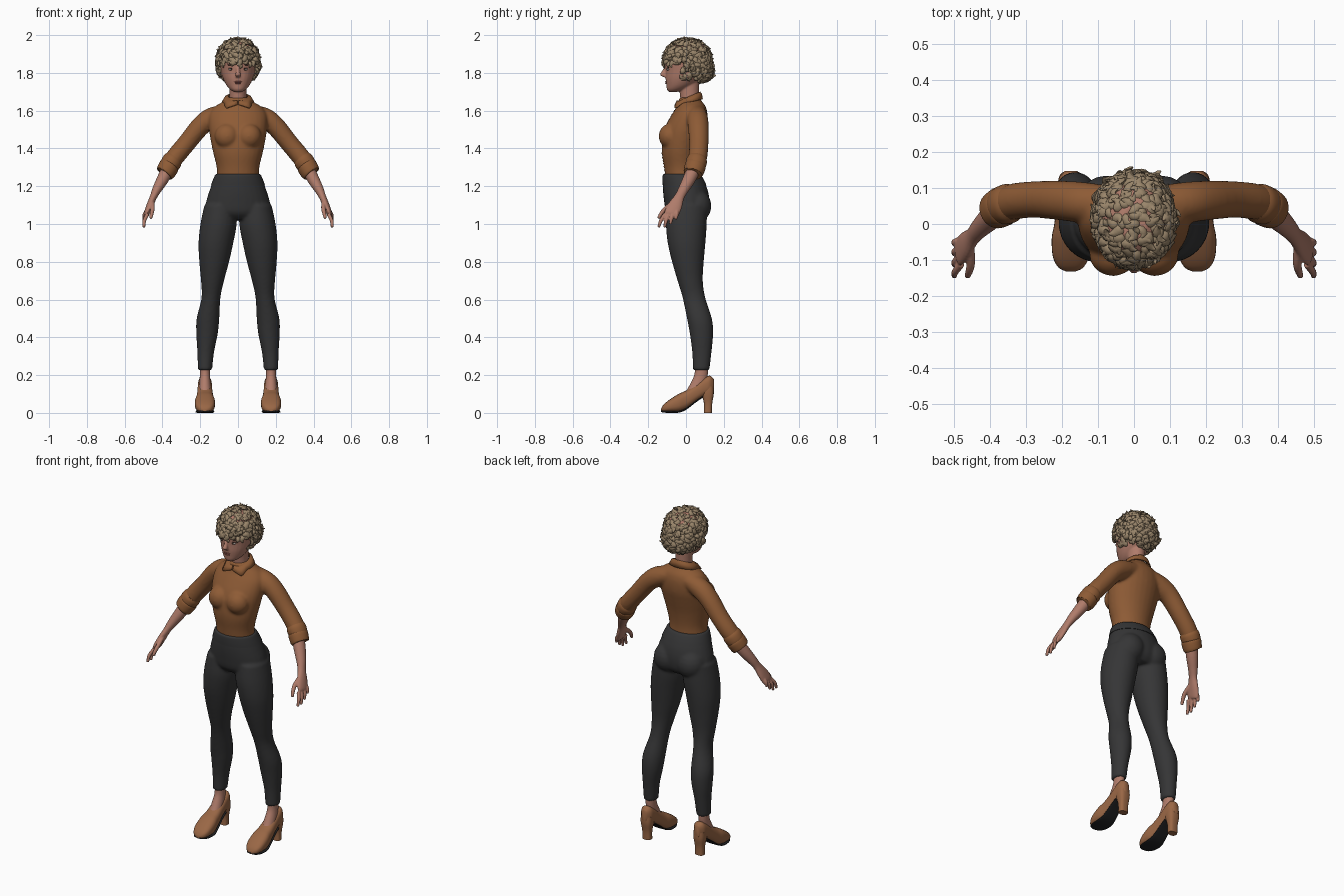
import bpy, bmesh, math, random
from mathutils import Vector, Matrix

if "Cube" in bpy.data.objects:
    bpy.data.objects.remove(bpy.data.objects["Cube"])

random.seed(4)
X, Y, Z = Vector((1, 0, 0)), Vector((0, 1, 0)), Vector((0, 0, 1))


def material(name, rgb):
    m = bpy.data.materials.new(name)
    m.diffuse_color = (*rgb, 1)
    m.use_nodes = True
    m.node_tree.nodes["Principled BSDF"].inputs["Base Color"].default_value = m.diffuse_color
    return m


SKIN = material("skin", (0.43, 0.20, 0.145))
SHIRT = material("shirt brown", (0.27, 0.105, 0.036))
PANTS = material("charcoal cloth", (0.036, 0.036, 0.037))
LEATHER = material("tan leather", (0.32, 0.135, 0.06))
HAIR = material("dark blond hair", (0.32, 0.235, 0.145))
LIPS = material("lip rose", (0.30, 0.10, 0.085))
WHITE = material("eye white", (0.55, 0.48, 0.44))
DARK = material("dark brown", (0.05, 0.03, 0.022))
SOLE = material("sole black", (0.015, 0.015, 0.016))


def resample(rows, sub):
    """Catmull-Rom through the rows."""
    out = []
    for i in range(len(rows) - 1):
        a, b, c, d = (rows[max(0, min(len(rows) - 1, i + k))] for k in (-1, 0, 1, 2))
        for s in range(sub):
            t = s / sub
            out.append([0.5 * (2 * q + (r - p) * t + (2 * p - 5 * q + 4 * r - w) * t * t
                               + (3 * q - p - 3 * r + w) * t ** 3)
                        for p, q, r, w in zip(a, b, c, d)])
    return out + [list(rows[-1])]


def loft(bm, rows, frame=(X, Y), hint=None, n=28, sub=4, mirror=False, power=1.0):
    """Skin elliptical rings (x, y, z, ra, rb); rings follow the path if hint is set."""
    pts = resample(rows, sub)
    for sx in ((1, -1) if mirror else (1,)):
        rings = []
        for i, p in enumerate(pts):
            u, v = frame
            if hint:
                t = (Vector(pts[min(i + 1, len(pts) - 1)][:3]) - Vector(pts[max(i - 1, 0)][:3])).normalized()
                u = (hint - t * hint.dot(t)).normalized()
                v = t.cross(u)
            ring = []
            for k in range(n):
                a = 2 * math.pi * k / n
                ca, sa = (math.copysign(abs(f) ** power, f) for f in (math.cos(a), math.sin(a)))
                q = Vector(p[:3]) + u * (max(p[3], .001) * ca) + v * (max(p[4], .001) * sa)
                ring.append(bm.verts.new((q.x * sx, q.y, q.z)))
            rings.append(ring)
        for r, s in zip(rings, rings[1:]):
            for k in range(n):
                bm.faces.new((r[k], r[(k + 1) % n], s[(k + 1) % n], s[k]))
        bm.faces.new(rings[0])
        bm.faces.new(rings[-1])


def stack(rows):
    """Rows (z, half width, front y, back y) to horizontal rings."""
    return [(0, (f + b) / 2, z, w, (b - f) / 2) for z, w, f, b in rows]


def ball(bm, c, r, mirror=False, seg=20):
    for sx in ((1, -1) if mirror else (1,)):
        m = Matrix.Translation((c[0] * sx, c[1], c[2])) @ Matrix.Diagonal((*r, 1))
        bmesh.ops.create_uvsphere(bm, u_segments=seg, v_segments=seg // 2, radius=1, matrix=m)


def finish(bm, name, mat, voxel=0, smooth=4):
    bmesh.ops.recalc_face_normals(bm, faces=bm.faces)
    me = bpy.data.meshes.new(name)
    bm.to_mesh(me)
    bm.free()
    me.materials.append(mat)
    ob = bpy.data.objects.new(name, me)
    bpy.context.collection.objects.link(ob)
    bpy.ops.object.select_all(action='DESELECT')
    ob.select_set(True)
    bpy.context.view_layer.objects.active = ob
    if voxel:
        r = ob.modifiers.new("fuse", 'REMESH')
        r.mode, r.voxel_size, r.use_smooth_shade = 'VOXEL', voxel, True
        s = ob.modifiers.new("soften", 'SMOOTH')
        s.factor, s.iterations = 0.5, smooth
    else:
        bpy.ops.object.shade_smooth_by_angle(angle=math.radians(50))
    return ob


# Shirt: torso, bust and sleeves fused into one surface
bm = bmesh.new()
loft(bm, stack([(1.235, .112, -.108, .066), (1.30, .113, -.116, .066), (1.38, .132, -.128, .078),
                (1.46, .148, -.124, .098), (1.52, .155, -.108, .112), (1.58, .152, -.075, .114),
                (1.62, .125, -.05, .105), (1.645, .085, -.042, .088), (1.67, .056, -.035, .07)]))
ball(bm, (.058, -.085, 1.465), (.066, .06, .066), mirror=True)
loft(bm, [(.06, .055, 1.59, .05, .045), (.14, .06, 1.56, .056, .056), (.20, .065, 1.516, .055, .052),
          (.27, .068, 1.43, .051, .049), (.33, .063, 1.358, .05, .049), (.365, .05, 1.31, .048, .046),
          (.385, .038, 1.272, .046, .044)], hint=Y, mirror=True)
shirt = finish(bm, "shirt", SHIRT, voxel=.008, smooth=6)

# Rolled cuffs
bm = bmesh.new()
for rows in ([(.337, .060, 1.348, .049, .047), (.347, .057, 1.335, .055, .053), (.362, .052, 1.313, .054, .052),
              (.366, .050, 1.306, .049, .047)],
             [(.359, .052, 1.314, .050, .048), (.365, .049, 1.305, .056, .054), (.384, .038, 1.272, .052, .051),
              (.388, .036, 1.266, .046, .044)]):
    loft(bm, rows, hint=Y, mirror=True)
finish(bm, "rolled_cuffs", SHIRT)

# Front placket laid on the shirt
bm = bmesh.new()
bmesh.ops.create_grid(bm, x_segments=4, y_segments=40, size=1,
                      matrix=Matrix.Translation((0, -.3, 1.445)) @ Matrix.Rotation(math.pi / 2, 4, 'X')
                      @ Matrix.Diagonal((.013, .185, 1, 1)))
placket = finish(bm, "placket", SHIRT)
w = placket.modifiers.new("wrap", 'SHRINKWRAP')
w.target, w.wrap_method, w.use_project_y = shirt, 'PROJECT', True
w.use_negative_direction, w.use_positive_direction, w.offset = False, True, .002

# Folded collar with two front points
bm = bmesh.new()
rows = []
for k in range(41):
    s = -1 + 2 * k / 40
    a = s * math.pi * .985
    back = (1 + math.cos(a)) / 2
    tip = max(0, 1 - abs(abs(s) - .84) / .16)
    top = Vector((.052 * math.sin(a), .02 + .056 * math.cos(a), 1.652 + .045 * back))
    low = Vector((.082 * math.sin(a), .02 + (.066 + .01 * (1 - back)) * math.cos(a) - .012 * tip,
                  1.632 + .028 * back - .022 * tip))
    low.x += math.copysign(.022 * tip, s)
    mid = (top + low) / 2 + Z * .01
    rows.append([bm.verts.new(p) for p in (top - Z * .02, top, mid, low)])
for r, s in zip(rows, rows[1:]):
    for k in range(3):
        bm.faces.new((r[k], s[k], s[k + 1], r[k + 1]))
collar = finish(bm, "collar", SHIRT)
m = collar.modifiers.new("thickness", 'SOLIDIFY')
m.thickness, m.offset = .007, 0

# Trousers: hips, seat and legs fused
bm = bmesh.new()
loft(bm, stack([(1.264, .118, -.120, .076), (1.23, .131, -.122, .094), (1.18, .150, -.122, .115),
                (1.12, .168, -.116, .125), (1.06, .172, -.104, .118), (1.025, .13, -.07, .09)]))
ball(bm, (.076, .058, 1.095), (.082, .077, .085), mirror=True)
loft(bm, [(.095, .006, 1.10, .083, .105), (.103, .002, 1.0, .096, .108), (.117, .003, .9, .092, .100),
          (.126, .010, .8, .079, .084), (.135, .022, .7, .061, .067), (.143, .042, .61, .050, .060),
          (.159, .071, .5, .060, .066), (.164, .082, .42, .057, .062), (.171, .084, .32, .044, .051),
          (.175, .080, .225, .038, .044)], mirror=True)
finish(bm, "trousers", PANTS, voxel=.008, smooth=5)

# Waistband
bm = bmesh.new()
loft(bm, stack([(1.205, .143, -.123, .108), (1.23, .134, -.124, .097), (1.258, .122, -.123, .081),
                (1.264, .115, -.117, .072)]), n=48)
finish(bm, "waistband", PANTS)

# Head, nose, ears and neck
bm = bmesh.new()
loft(bm, stack([(1.699, .020, -.09, -.05), (1.712, .042, -.101, 0), (1.735, .062, -.104, .04),
                (1.77, .079, -.108, .08), (1.81, .090, -.108, .11), (1.86, .096, -.111, .12),
                (1.91, .093, -.10, .118), (1.95, .075, -.075, .095), (1.975, .035, -.04, .05)]))
loft(bm, [(0, .022, 1.63, .048, .048), (0, .018, 1.68, .044, .05), (0, .015, 1.78, .046, .055)])
loft(bm, [(0, -.103, 1.835, .009, .008), (0, -.116, 1.81, .010, .011), (0, -.124, 1.79, .015, .014),
          (0, -.110, 1.778, .012, .010)])
ball(bm, (.091, .012, 1.80), (.010, .018, .030), mirror=True)
finish(bm, "head", SKIN, voxel=.005, smooth=3)

# Face details
for name, mat, c, r in (("eyes", WHITE, (.036, -.093, 1.819), (.0145, .009, .0065)),
                        ("irises", DARK, (.036, -.0985, 1.819), (.006, .005, .006)),
                        ("eyelids", DARK, (.036, -.094, 1.8255), (.016, .009, .002)),
                        ("eyebrows", DARK, (.038, -.095, 1.842), (.018, .008, .003))):
    bm = bmesh.new()
    ball(bm, c, r, mirror=True, seg=16)
    finish(bm, name, mat)
bm = bmesh.new()
ball(bm, (0, -.101, 1.753), (.021, .010, .0045))
ball(bm, (0, -.101, 1.745), (.017, .010, .005))
finish(bm, "lips", LIPS)

# Hair: a cap covered in curled locks
C, R = Vector((0, .008, 1.864)), Vector((.106, .122, .112))


def scalp(d):
    p = C + Vector((d.x * R.x, d.y * R.y, d.z * R.z))
    if d.z < 0:
        p.x *= 1 - .25 * d.z
        p.y += -.055 * d.z * max(0, min(1, d.y * 2))
    return p


def bare(p):
    return (p.z < 1.852 and p.y < -.012) or (p.z < 1.765 and p.y < .06)


bm = bmesh.new()
ball(bm, (0, 0, 0), (1, 1, 1), seg=40)
for v in bm.verts:
    p = scalp(v.co.normalized())
    v.co = C + (p - C) * (.7 if bare(p) else .99)
for i in range(430):
    z = 1 - 2 * (i + .5) / 430
    a = i * 2.39996
    d = Vector((math.cos(a) * math.sqrt(1 - z * z), math.sin(a) * math.sqrt(1 - z * z), z))
    p = scalp(d)
    if bare(p):
        continue
    t = Vector([random.uniform(-1, 1) for _ in range(3)]) - Z * .5
    t = (t - d * t.dot(d)).normalized()
    side = d.cross(t) * random.uniform(-.014, .014)
    lift, f = random.uniform(-.004, .018), random.uniform(.75, 1.1)
    path = [(p - d * .012, .013), (p + d * .004 + t * .006, .015), (p + d * .007 + t * .022 * f + side, .011),
            (p + d * lift + t * .036 * f + side * .3, .002)]
    loft(bm, [(*q, r * f, r * f * .6) for q, r in path], hint=d.cross(t), n=6, sub=2)
finish(bm, "curly_hair", HAIR)

# Forearms and hands with spread fingers
bm = bmesh.new()
loft(bm, [(.36, .05, 1.31, .036, .034), (.397, .018, 1.24, .034, .032), (.428, -.012, 1.185, .028, .025),
          (.447, -.034, 1.145, .026, .019), (.466, -.056, 1.10, .037, .018), (.482, -.075, 1.06, .040, .015),
          (.486, -.08, 1.047, .034, .010)], hint=Y, mirror=True)
for dy, length in ((-.034, .07), (-.012, .078), (.010, .068), (.030, .050)):
    y, z = -.077 + dy, 1.064 + dy * .35
    loft(bm, [(.479, y, z, .0105, .0105), (.496, y - .012 + dy * .3, z - length * .5, .010, .010),
              (.498, y - .020 + dy * .4, z - length, .0075, .0075)], hint=X, n=12, mirror=True)
loft(bm, [(.456, -.062, 1.115, .014, .014), (.452, -.105, 1.085, .012, .012), (.456, -.128, 1.06, .011, .011),
          (.462, -.146, 1.03, .008, .008)], hint=X, n=12, mirror=True)
finish(bm, "forearms_and_hands", SKIN, voxel=.004, smooth=2)

# Bare ankles and insteps
bm = bmesh.new()
loft(bm, [(.175, .08, .27, .028, .034), (.175, .08, .20, .027, .035), (.175, .058, .14, .031, .038),
          (.175, .01, .075, .033, .03), (.175, -.05, .04, .03, .02)], hint=X, mirror=True)
finish(bm, "ankles", SKIN)

# Pumps: upper, sole and heel, rows are (y, bottom, top, half width)
last = [(-.132, .010, .022, .012), (-.12, .006, .042, .035), (-.09, .004, .068, .050), (-.04, .005, .100, .053),
        (0, .020, .118, .046), (.05, .058, .150, .040), (.09, .085, .180, .038), (.125, .10, .197, .034),
        (.147, .112, .178, .017)]
bm = bmesh.new()
loft(bm, [(.175, y, (b + t) / 2, w, (t - b) / 2) for y, b, t, w in last], frame=(X, Z), mirror=True, power=.75)
loft(bm, [(.175, .116, 0, .026, .021), (.175, .117, .05, .027, .022), (.175, .115, .10, .034, .032),
          (.175, .114, .14, .034, .032)], mirror=True, power=.7)
finish(bm, "pumps", LEATHER)
bm = bmesh.new()
loft(bm, [(.175, y, b + .001, w * .93, .005) for y, b, t, w in last[:7]], frame=(X, Z), mirror=True, power=.6)
finish(bm, "soles", SOLE)
